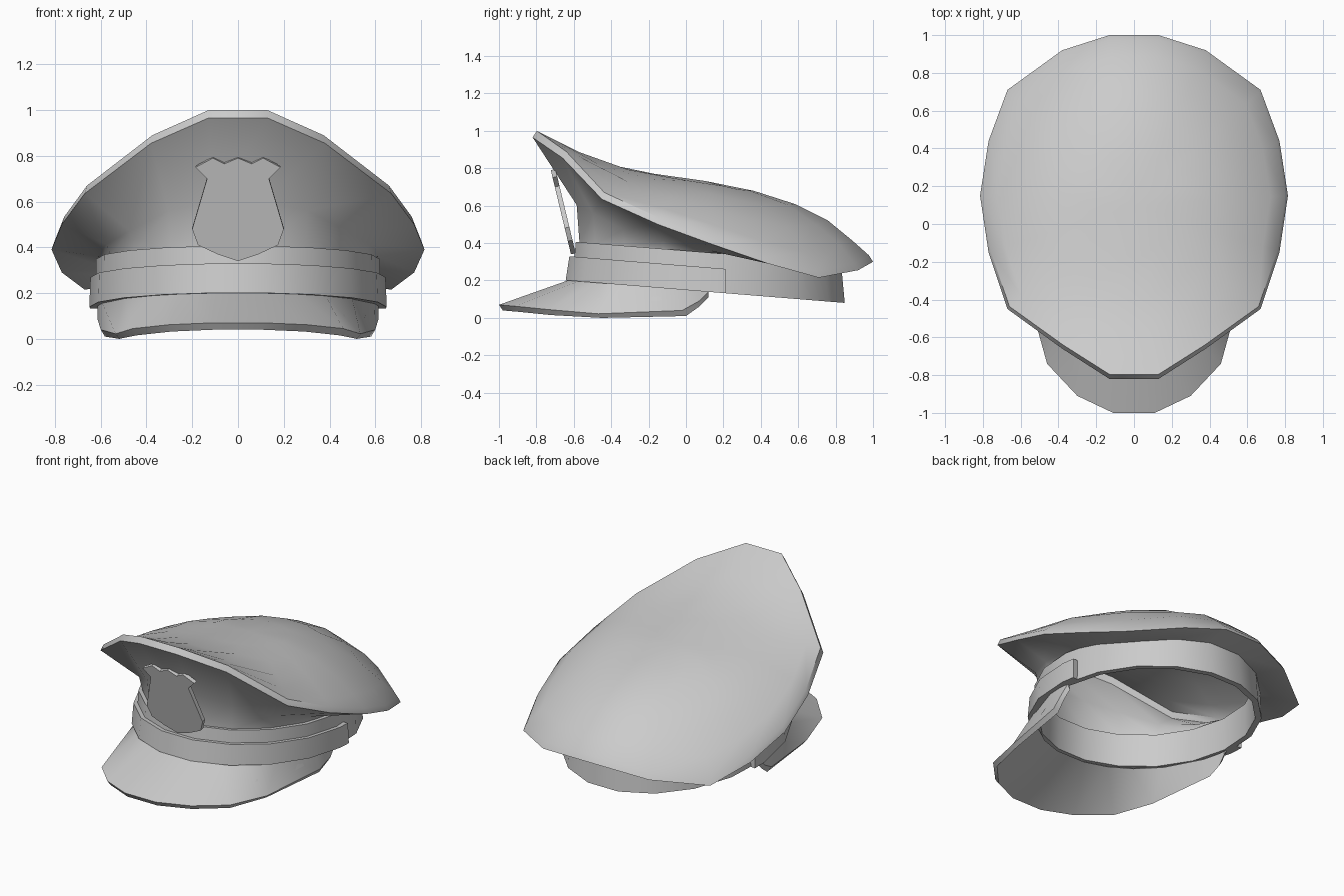
import bpy, bmesh, math
from mathutils import Vector

cube = bpy.data.objects.get("Cube")
if cube:
    bpy.data.objects.remove(cube)

grey = bpy.data.materials.new("plain grey")
grey.use_nodes = True
GREY = (0.6, 0.6, 0.6, 1)
grey.diffuse_color = GREY
grey.node_tree.nodes["Principled BSDF"].inputs["Base Color"].default_value = GREY


def finish(name, bm, angle=30):
    bmesh.ops.recalc_face_normals(bm, faces=bm.faces)
    mesh = bpy.data.meshes.new(name)
    bm.to_mesh(mesh)
    bm.free()
    mesh.materials.append(grey)
    obj = bpy.data.objects.new(name, mesh)
    bpy.context.collection.objects.link(obj)
    bpy.ops.object.select_all(action="DESELECT")
    obj.select_set(True)
    bpy.context.view_layer.objects.active = obj
    bpy.ops.object.shade_smooth_by_angle(angle=math.radians(angle))
    return obj


def mirrored(half):
    """Left half, front to back, extended to a full path through the front."""
    return [Vector((-p[0], p[1], p[2])) for p in reversed(half)] + [Vector(p) for p in half]


def loft(name, halves, closed_path, closed_section, tip=None, angle=30):
    """Skin a stack of mirrored paths."""
    bm = bmesh.new()
    rows = [[bm.verts.new(p) for p in mirrored(h)] for h in halves]
    n, m = len(rows[0]), len(rows)
    for j in range(m if closed_section else m - 1):
        a, b = rows[j], rows[(j + 1) % m]
        for i in range(n if closed_path else n - 1):
            k = (i + 1) % n
            bm.faces.new((a[i], a[k], b[k], b[i]))
    if tip:
        top = bm.verts.new(tip)
        for i in range(n):
            bm.faces.new((rows[-1][i], rows[-1][(i + 1) % n], top))
    if not closed_path:
        bm.faces.new([r[0] for r in rows])
        bm.faces.new([r[-1] for r in rows])
    return finish(name, bm, angle)


def bottom_z(y):
    return 0.2 - 0.081 * (y + 0.63)


def oval(a, b, lift, angles):
    """Half of a head oval lying on the tilted brim plane."""
    pts = []
    for d in angles:
        t = math.radians(d)
        y = 0.12 + b * math.sin(t)
        pts.append((a * math.cos(t), y, bottom_z(y) + lift))
    return pts


def interp(y, pts):
    for (y0, z0), (y1, z1) in zip(pts, pts[1:]):
        if y <= y1:
            return z0 + (z1 - z0) * (y - y0) / (y1 - y0)
    return pts[-1][1]


ALL = range(-80, 81, 20)

# Head band, a hollow tilted ring
loft("head_band", [oval(0.625, 0.74, 0, ALL), oval(0.62, 0.72, 0.21, ALL),
                   oval(0.585, 0.69, 0.21, ALL), oval(0.59, 0.70, 0, ALL)], True, True)

# Strap around the front half
front = [-80, -60, -40, -20, 0, 7]
loft("front_strap", [oval(0.65, 0.775, 0, front), oval(0.645, 0.755, 0.13, front),
                     oval(0.61, 0.72, 0.13, front), oval(0.61, 0.73, 0, front)], False, True)

# Crown: waist, flared underside, thin rim and domed top
rim = [(0.13, -0.82, 0.965), (0.38, -0.66, 0.855), (0.67, -0.45, 0.635),
       (0.77, -0.15, 0.5), (0.815, 0.15, 0.39), (0.77, 0.44, 0.29),
       (0.67, 0.71, 0.215), (0.38, 0.92, 0.255), (0.13, 1.0, 0.3)]
ridge = [(-0.8, 1.0), (-0.46, 0.83), (-0.12, 0.76), (0.2, 0.72),
         (0.52, 0.64), (0.8, 0.5), (0.97, 0.335)]
base = oval(0.59, 0.70, 0.205, ALL)
waist = [(b[0] + 0.1 * (r[0] - b[0]), b[1] + 0.06 * (r[1] - b[1]), b[2] + 0.36 * (r[2] - b[2]))
         for b, r in zip(base, rim)]
edge = [(x * 0.985, 0.1 + (y - 0.1) * 0.975, z + 0.035) for x, y, z in rim]


def dome(s):
    ring = []
    for x, y, z in edge:
        yy = 0.1 + (y - 0.1) * s
        crest = interp(yy, ridge)
        ring.append((x * s, yy, crest + (z - interp(y, ridge)) * s ** 2.6))
    return ring


loft("crown", [base, waist, rim, edge] + [dome(s) for s in (0.9, 0.75, 0.55, 0.3)],
     True, False, tip=(0, 0.1, interp(0.1, ridge)), angle=40)

# Visor sloping forward and wrapping back along the sides
lip = [(0.11, -1.0, 0.07), (0.3, -0.91, 0.062), (0.46, -0.74, 0.045), (0.535, -0.47, 0.022),
       (0.6, -0.02, 0.04), (0.615, 0.07, 0.09), (0.61, 0.12, 0.14)]
lip_under = [(x * 0.97, y + 0.02 if y < 0 else y, max(z - 0.03, 0)) for x, y, z in lip]
seat = [-80, -66, -52, -36, -14, -5, 0]
loft("visor", [oval(0.615, 0.74, 0.01, seat), lip, lip_under,
               oval(0.59, 0.71, -0.01, seat)], False, True)

# Shield badge leaning against the crown
outline = [(0, 0.34), (0.09, 0.37), (0.175, 0.41), (0.2, 0.48), (0.135, 0.7),
           (0.185, 0.75), (0.11, 0.79), (0.06, 0.765), (0, 0.79)]
outline += [(-x, z) for x, z in outline[-2:0:-1]]
bm = bmesh.new()
face = bm.faces.new([bm.verts.new((x, -0.615 - 0.24 * (z - 0.34), z)) for x, z in outline])
back = bmesh.ops.extrude_face_region(bm, geom=[face])
bmesh.ops.translate(bm, vec=(0, 0.025, 0.006),
                    verts=[v for v in back["geom"] if isinstance(v, bmesh.types.BMVert)])
if not face.is_valid or len(bm.faces) < len(outline) + 2:
    bmesh.ops.holes_fill(bm, edges=bm.edges)
finish("badge", bm)
